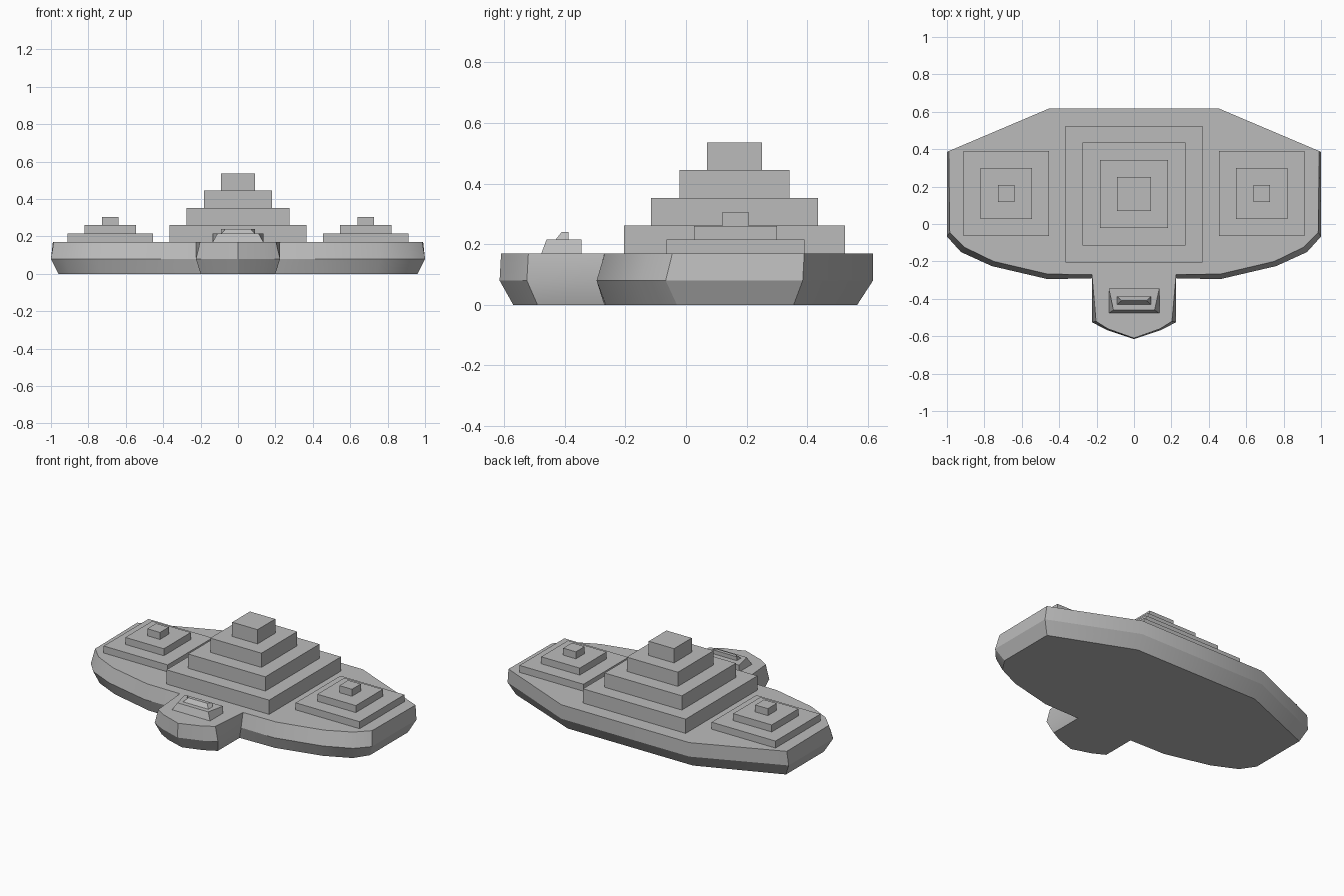
import bpy
import bmesh
import math

cube = bpy.data.objects.get("Cube")
if cube:
    bpy.data.objects.remove(cube, do_unlink=True)

# Single hull colour
grey = bpy.data.materials.new("plain grey")
grey.use_nodes = True
colour = (0.5, 0.5, 0.5, 1)
grey.diffuse_color = colour
grey.node_tree.nodes["Principled BSDF"].inputs["Base Color"].default_value = colour


def loft(name, rings, smooth=False):
    """Join stacked outlines, given as (height, points), into a capped solid."""
    bm = bmesh.new()
    loops = [[bm.verts.new((x, y, z)) for x, y in pts] for z, pts in rings]
    count = len(loops[0])
    for low, high in zip(loops, loops[1:]):
        for i in range(count):
            j = (i + 1) % count
            bm.faces.new((low[i], low[j], high[j], high[i]))
    bm.faces.new(loops[0][::-1])
    bm.faces.new(loops[-1])
    bmesh.ops.recalc_face_normals(bm, faces=bm.faces[:])
    mesh = bpy.data.meshes.new(name)
    bm.to_mesh(mesh)
    bm.free()
    mesh.materials.append(grey)
    obj = bpy.data.objects.new(name, mesh)
    bpy.context.collection.objects.link(obj)
    if smooth:
        bpy.ops.object.select_all(action='DESELECT')
        obj.select_set(True)
        bpy.context.view_layer.objects.active = obj
        bpy.ops.object.shade_smooth_by_angle(angle=math.radians(30))
    return obj


def mirrored(half):
    """Complete a half outline that starts on the centre line."""
    return half + [(-x, y) for x, y in reversed(half) if x > 0]


def stepped_tower(name, x, y, base, step, half_widths):
    """Stack square tiers on the deck."""
    for i, h in enumerate(half_widths):
        square = [(x - h, y - h), (x + h, y - h), (x + h, y + h), (x - h, y + h)]
        z = base + i * step
        loft(f"{name}_tier_{i + 1}", [(z, square), (z + step, square)])


def wedge(name, z0, z1, half, back, front, slope, taper):
    """Block with a sloped front and front corners drawn in at the top."""
    bottom = [(-half, front), (half, front), (half, back), (-half, back)]
    top = [(-half + taper, front + slope), (half - taper, front + slope),
           (half, back), (-half, back)]
    loft(name, [(z0, bottom), (z1, top)])


# Hull: wide wings with a short blunt nose
DECK = 0.17
keel = [(0, -.57), (.125, -.53), (.2, -.49), (.2, -.27), (.45, -.265),
        (.74, -.195), (.9, -.12), (.96, -.03), (.96, .355), (.445, .565)]
waist = [(0, -.615), (.145, -.567), (.225, -.525), (.225, -.29), (.46, -.295),
         (.76, -.225), (.925, -.15), (1, -.067), (1, .385), (.455, .617)]
deck = [(0, -.61), (.14, -.56), (.203, -.52), (.225, -.27), (.46, -.268),
        (.75, -.2), (.905, -.125), (.985, -.045), (.99, .39), (.455, .617)]
loft("hull", [(0, mirrored(keel)), (.08, mirrored(waist)), (DECK, mirrored(deck))],
     smooth=True)

# Central and wing towers
stepped_tower("main_tower", 0, .16, DECK, .0915, [.365, .275, .182, .09])
for side, name in ((1, "left_tower"), (-1, "right_tower")):
    stepped_tower(name, side * .683, .163, DECK, .045, [.2275, .137, .045])

# Bridge on the nose
wedge("bridge", DECK, .215, .135, -.345, -.477, .017, .025)
wedge("bridge_cap", .215, .24, .09, -.388, -.43, .02, .023)
